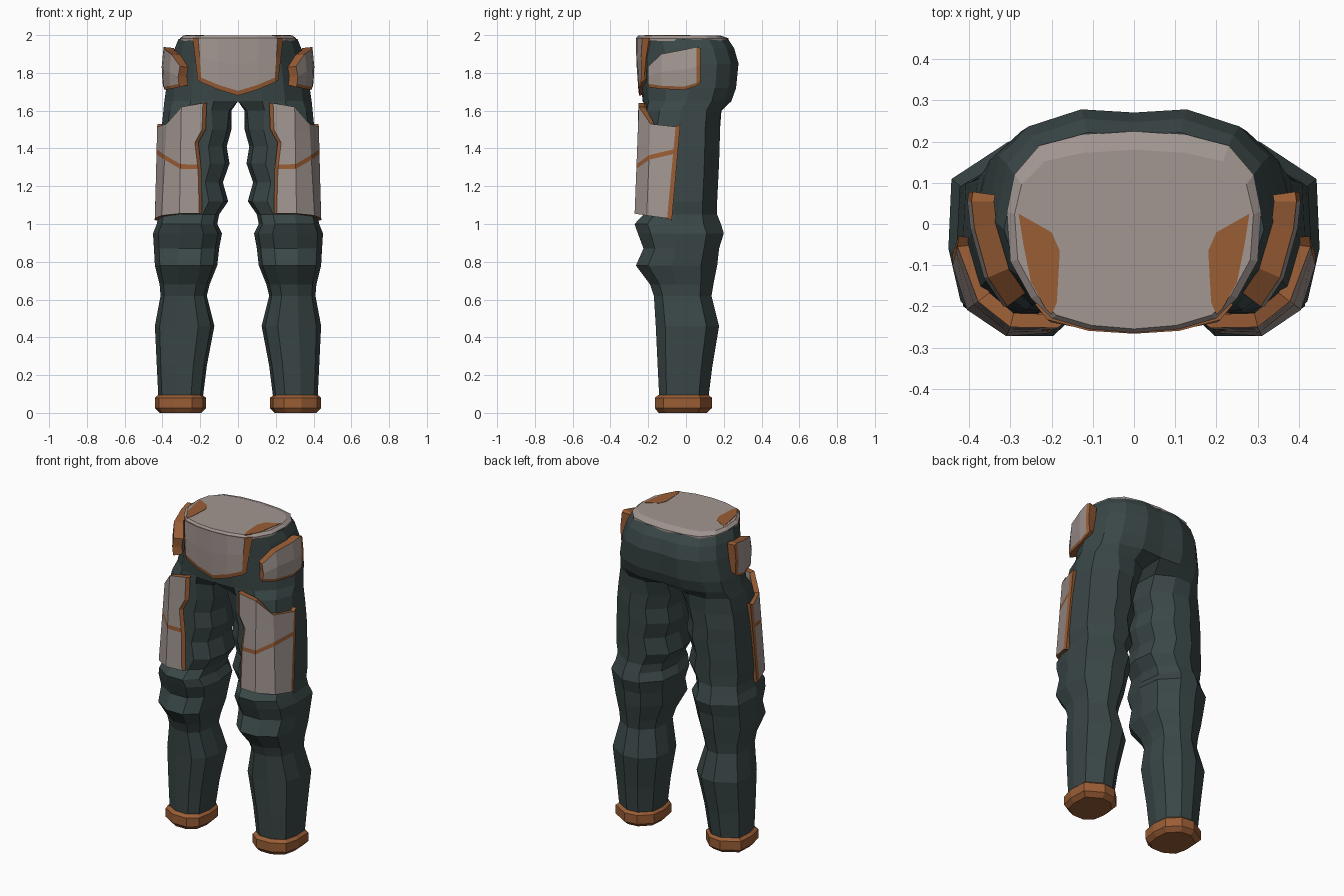
import bpy, bmesh

if "Cube" in bpy.data.objects:
    bpy.data.objects.remove(bpy.data.objects["Cube"])


def material(name, rgb):
    m = bpy.data.materials.new(name)
    m.diffuse_color = (*rgb, 1)
    m.use_nodes = True
    m.node_tree.nodes["Principled BSDF"].inputs["Base Color"].default_value = m.diffuse_color
    return m


TEAL = material("dark teal cloth", (0.042, 0.062, 0.062))
GREY = material("warm grey armour", (0.36, 0.305, 0.285))
RUST = material("rust orange trim", (0.32, 0.11, 0.036))

# Cross-section templates (inner-outer, front-back), counter-clockwise
LEG = [(.27, 0), (.62, 0), (.92, .15), (1, .43), (.98, .8),
       (.6, 1), (.3, .97), (.04, .75), (0, .45), (.06, .15)]
PELVIS = [(.33, .01), (.64, .07), (.88, .26), (1, .5), (.92, .78),
          (.72, .92), (.36, 1), (0, .985), (0, .5), (0, 0)]


def finish(name, bm, mats, thickness=0):
    """Turn a right-half bmesh into a mirrored object."""
    me = bpy.data.meshes.new(name)
    bm.to_mesh(me)
    bm.free()
    for m in mats:
        me.materials.append(m)
    ob = bpy.data.objects.new(name, me)
    bpy.context.collection.objects.link(ob)
    mir = ob.modifiers.new("mirror", 'MIRROR')
    mir.use_clip = True
    mir.merge_threshold = 0.0005
    if thickness:
        sol = ob.modifiers.new("thickness", 'SOLIDIFY')
        sol.thickness = thickness
        sol.offset = -1
        sol.material_offset_rim = 1
    return ob


def ring(z, xi, xo, yf, yb, t=0):
    """Horizontal section blended between leg (t=0) and pelvis (t=1)."""
    pts = []
    for (u0, v0), (u1, v1) in zip(LEG, PELVIS):
        u, v = u0 + (u1 - u0) * t, v0 + (v1 - v0) * t
        pts.append((xi + (xo - xi) * u, yf + (yb - yf) * v, z))
    return pts


def loft(name, rings, mats):
    """Skin closed rings, leaving out faces on the mirror plane."""
    bm = bmesh.new()
    vs = [[bm.verts.new(p) for p in r] for r in rings]
    n = len(vs[0])
    for a, b in zip(vs, vs[1:]):
        for i in range(n):
            quad = (a[i], a[(i + 1) % n], b[(i + 1) % n], b[i])
            if any(abs(v.co.x) > 1e-5 for v in quad):
                bm.faces.new(quad)
    bm.faces.new(vs[0][::-1])
    bm.faces.new(vs[-1])
    return finish(name, bm, mats)


def sheet(name, columns, is_trim, thickness):
    """Armour plate from columns of points; trim cells get the second colour."""
    bm = bmesh.new()
    vs = [[bm.verts.new(p) for p in c] for c in columns]
    for i in range(len(vs) - 1):
        for j in range(len(vs[0]) - 1):
            f = bm.faces.new((vs[i][j], vs[i + 1][j], vs[i + 1][j + 1], vs[i][j + 1]))
            f.material_index = int(is_trim(i, j))
    return finish(name, bm, [GREY, RUST], thickness)


# Trousers: legs with knee folds, joined at the crotch into the hips
loft("trousers", [ring(*r) for r in (
    (.05, .19, .42, -.14, .115),
    (.25, .165, .43, -.15, .14),
    (.46, .125, .44, -.16, .175),
    (.62, .165, .41, -.17, .135),
    (.68, .15, .415, -.19, .145),
    (.78, .11, .44, -.265, .165),
    (.87, .10, .445, -.225, .175),
    (.95, .085, .45, -.255, .20),
    (1.0, .11, .43, -.272, .185),
    (1.05, .10, .42, -.225, .165),
    (1.12, .052, .43, -.22, .165),
    (1.22, .08, .425, -.215, .17),
    (1.32, .045, .42, -.215, .175),
    (1.41, .06, .415, -.215, .178),
    (1.5, .035, .405, -.215, .18),
    (1.6, .035, .395, -.22, .195, .4),
    (1.65, 0, .39, -.23, .24, 1),
    (1.72, 0, .38, -.235, .265, 1),
    (1.85, 0, .355, -.24, .278, 1),
    (1.93, 0, .335, -.245, .255, 1),
    (1.98, 0, .315, -.25, .222, 1))], [TEAL])

# Ankle cuffs
loft("ankle_cuff", [ring(*r) for r in (
    (0, .195, .415, -.145, .11),
    (.025, .17, .44, -.165, .137),
    (.08, .17, .44, -.165, .137),
    (.095, .187, .423, -.145, .12))], [RUST])

# Waist cap: bevelled lid
rim = [(0, -.265), (.11, -.256), (.2, -.23), (.25, -.18), (.3, -.09),
       (.308, .03), (.29, .12), (.23, .19), (.13, .216), (0, .225)]
loft("waist_cap", [
    [(x, y, 1.97) for x, y in rim],
    [(x, y, 1.983) for x, y in rim],
    [(x * .94, y * (.8 if y > 0 else .96), 1.998) for x, y in rim]], [GREY])

# Thin trim patches on the lid
patch = [(.2, -.22), (.215, -.205), (.25, -.14), (.268, -.05), (.28, .025),
         (.2, -.02), (.18, -.065), (.187, -.19)]
loft("waist_patch", [[(x, y, z) for x, y in patch] for z in (1.995, 2.0)], [RUST])

# Front pelvis plate: top (x, y), bottom (x, y), lower grey edge height
cols = []
for xt, yt, xb, yb, zb in ((0, -.266, 0, -.252, 1.705),
                           (.11, -.259, .1, -.25, 1.735),
                           (.21, -.232, .195, -.238, 1.775),
                           (.24, -.195, .217, -.22, 1.79)):
    mid = ((xt + xb) / 2, (yt + yb) / 2 - .003, (1.985 + zb) / 2)
    cols.append([(xb, yb + .004, zb - .025), (xb, yb, zb), mid, (xt, yt, 1.985)])
sheet("pelvis_plate", cols, lambda i, j: i == 2 or j == 0, .03)

# Hip pads: (x, y, bottom z, top z) from front to back
cols = []
for x, y, zb, zt in ((.313, -.2, 1.725, 1.835), (.36, -.13, 1.715, 1.9),
                     (.393, -.01, 1.71, 1.923), (.4, .055, 1.73, 1.937),
                     (.397, .078, 1.745, 1.93)):
    cols.append([(x - .004, y, zb), (x, y, zb + .017),
                 (x + .004, y, (zb + zt) / 2), (x - .006, y, zt)])
sheet("hip_pad", cols, lambda i, j: i == 3 or j == 0, .055)

# Thigh plates: bottom/top x, bottom/top y, and row heights per column
INNER = [1.055, 1.29, 1.315, 1.43, 1.5, 1.64]
NOTCH = [0, .014, .018, .036, 0, 0]
thigh = (
    (.19, .165, -.252, -.238, INNER),
    (.205, .186, -.265, -.252, INNER),
    (.31, .3, -.272, -.25, [1.055, 1.292, 1.317, 1.43, 1.5, 1.62]),
    (.405, .378, -.208, -.188, [1.045, 1.34, 1.365, 1.43, 1.48, 1.53]),
    (.44, .428, -.1, -.055, [1.03, 1.37, 1.395, 1.43, 1.47, 1.515]),
    (.441, .426, -.075, -.03, [1.02, 1.375, 1.4, 1.435, 1.475, 1.53]))
cols = []
for i, (xb, xt, yb, yt, zs) in enumerate(thigh):
    col = []
    for j, z in enumerate(zs):
        f = (z - zs[0]) / (zs[-1] - zs[0])
        col.append((xb + (xt - xb) * f + (NOTCH[j] if i < 2 else 0),
                    yb + (yt - yb) * f, z))
    cols.append(col)
sheet("thigh_plate", cols, lambda i, j: i in (0, 4) or j == 1, .035)
